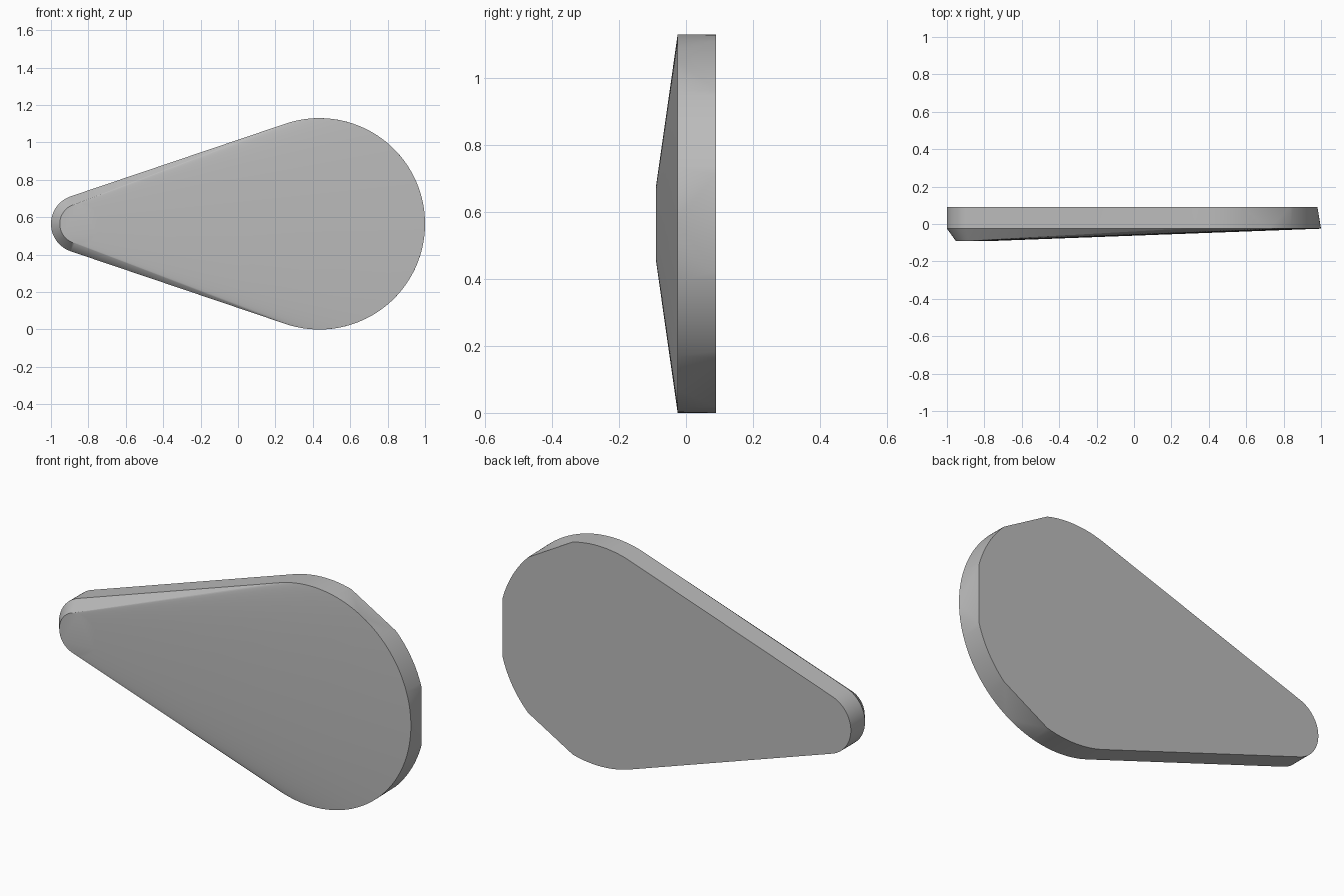
import bpy
import bmesh
from math import sin, cos, asin, pi, radians

if "Cube" in bpy.data.objects:
    bpy.data.objects.remove(bpy.data.objects["Cube"], do_unlink=True)

MID_Z = 0.565
BIG_X, BIG_R = 0.435, 0.565        # wide round end
TIP_X, TIP_R = -0.845, 0.155       # narrow round end
CAP_R = 0.108                      # raised pad at the narrow end
BACK_Y, RIM_Y, CAP_Y = 0.09, -0.025, -0.09
FLAT = radians(15)                 # half angle of each flat on the back edge
TANGENT = pi / 2 + asin((BIG_R - TIP_R) / (BIG_X - TIP_X))


def arc(cx, radius, y, start, end, steps, flats=False):
    """Points on an arc; flats cuts chords centred on every 60 degrees."""
    points = []
    for i in range(steps + 1):
        a = start + (end - start) * i / steps
        r = radius
        if flats:
            off = a - round(a / (pi / 3)) * (pi / 3)
            if abs(off) < FLAT and abs(a) < pi / 2:
                r = radius * cos(FLAT) / cos(off)
        points.append((cx + r * cos(a), y, MID_Z + r * sin(a)))
    return points


def teardrop(y, flats=False):
    if flats:
        # Breaks fall exactly on the flat ends
        wide = arc(BIG_X, BIG_R, y, -radians(105), radians(105), 84, True)
        wide += arc(BIG_X, BIG_R, y, radians(105), TANGENT, 2)
        wide += arc(BIG_X, BIG_R, y, -TANGENT, -radians(105), 2)
    else:
        wide = arc(BIG_X, BIG_R, y, -TANGENT, TANGENT, 88)
    return wide + arc(TIP_X, TIP_R, y, TANGENT, 2 * pi - TANGENT, 28)


# Body: the convex skin around the back outline, front rim and raised pad
bm = bmesh.new()
outline = teardrop(BACK_Y, True) + teardrop(RIM_Y)
outline += arc(TIP_X, CAP_R, CAP_Y, 0, 2 * pi, 48)[:-1]
for p in outline:
    bm.verts.new(p)
bmesh.ops.remove_doubles(bm, verts=bm.verts, dist=0.0005)
hull = bmesh.ops.convex_hull(bm, input=bm.verts)
loose = [v for v in bm.verts if not v.link_faces]
bmesh.ops.delete(bm, geom=loose, context='VERTS')
bmesh.ops.dissolve_limit(bm, angle_limit=radians(0.2), verts=bm.verts, edges=bm.edges)
bmesh.ops.recalc_face_normals(bm, faces=bm.faces)

mesh = bpy.data.meshes.new("teardrop_plate")
bm.to_mesh(mesh)
bm.free()
plate = bpy.data.objects.new("teardrop_plate", mesh)
bpy.context.collection.objects.link(plate)

# Plain grey finish
grey = bpy.data.materials.new("plain_grey")
grey.use_nodes = True
colour = (0.5, 0.5, 0.5, 1.0)
grey.diffuse_color = colour
grey.node_tree.nodes["Principled BSDF"].inputs["Base Color"].default_value = colour
mesh.materials.append(grey)

# Smooth curves, crisp rim
bpy.ops.object.select_all(action='DESELECT')
plate.select_set(True)
bpy.context.view_layer.objects.active = plate
bpy.ops.object.shade_smooth_by_angle(angle=radians(30))
